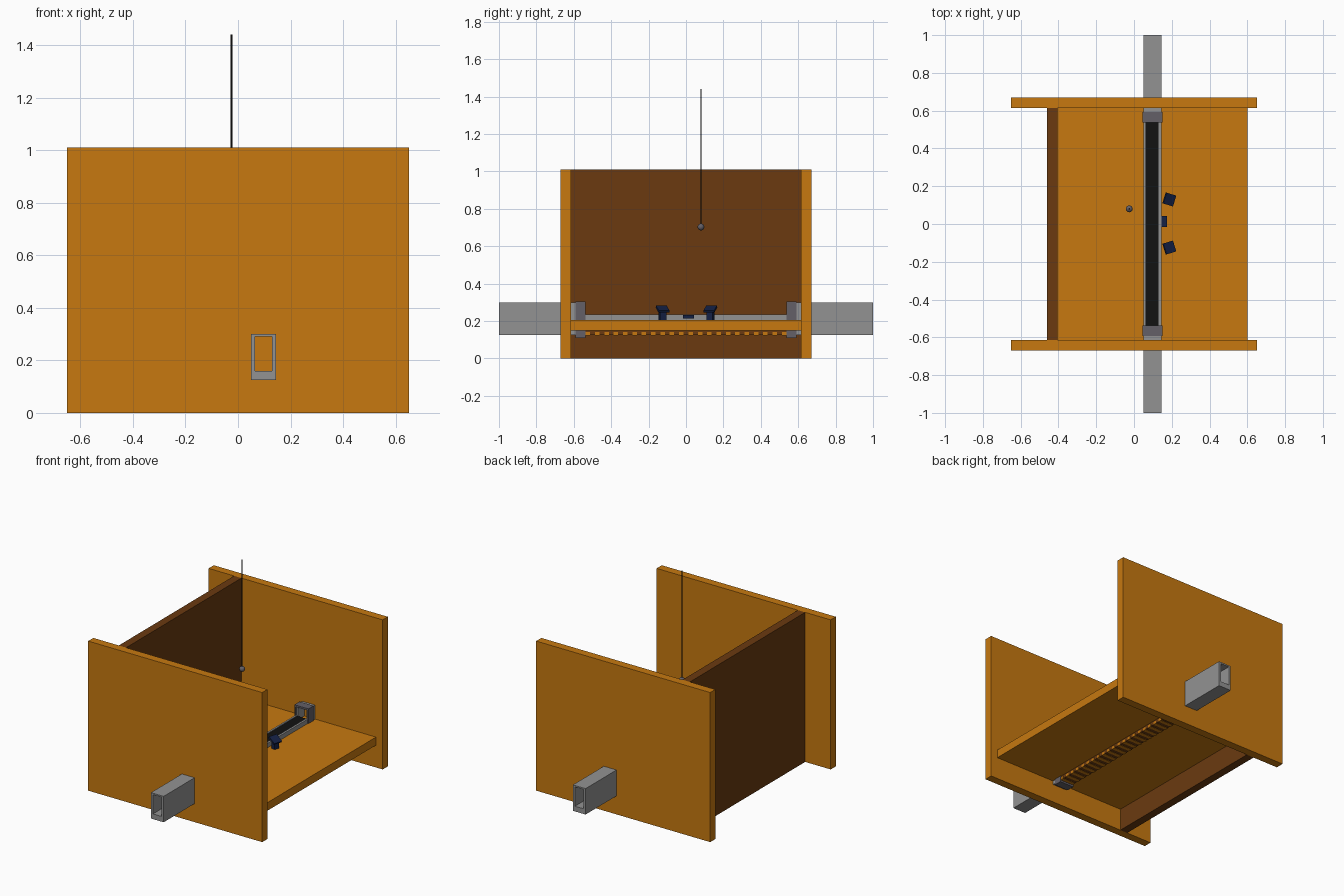
import bpy, bmesh, math
from mathutils import Matrix, Vector

if "Cube" in bpy.data.objects:
    bpy.data.objects.remove(bpy.data.objects["Cube"])


def material(name, rgb):
    m = bpy.data.materials.new(name)
    m.diffuse_color = (*rgb, 1)
    m.use_nodes = True
    m.node_tree.nodes["Principled BSDF"].inputs["Base Color"].default_value = m.diffuse_color
    return m


ORANGE = material("orange_board", (0.57, 0.19, 0.005))
BROWN = material("brown_board", (0.145, 0.042, 0.005))
GREY = material("rail_grey", (0.29, 0.29, 0.29))
STEEL = material("bracket_grey", (0.125, 0.115, 0.135))
BLACK = material("belt_black", (0.006, 0.006, 0.006))
NAVY = material("sensor_navy", (0.007, 0.015, 0.06))


def finish(name, bm, mat):
    bmesh.ops.recalc_face_normals(bm, faces=bm.faces)
    me = bpy.data.meshes.new(name)
    bm.to_mesh(me)
    bm.free()
    me.materials.append(mat)
    ob = bpy.data.objects.new(name, me)
    bpy.context.collection.objects.link(ob)
    return ob


def box(name, x, y, z, mat):
    bm = bmesh.new()
    mid = Vector(((x[0] + x[1]) / 2, (y[0] + y[1]) / 2, (z[0] + z[1]) / 2))
    size = (x[1] - x[0], y[1] - y[0], z[1] - z[0])
    bmesh.ops.create_cube(bm, size=1, matrix=Matrix.Translation(mid) @ Matrix.Diagonal((*size, 1)))
    return finish(name, bm, mat)


def sleeve(name, outer, inner, y0, y1, mat):
    """Rectangular tube along y; outer and inner are (x0, x1, z0, z1)."""
    bm = bmesh.new()
    rings = []
    for y in (y0, y1):
        for x0, x1, z0, z1 in (outer, inner):
            rings.append([bm.verts.new((x, y, z)) for x, z in ((x0, z0), (x1, z0), (x1, z1), (x0, z1))])
    a, b, c, d = rings
    for p, q in ((a, b), (c, d), (a, c), (b, d)):
        for i in range(4):
            j = (i + 1) % 4
            bm.faces.new((p[i], p[j], q[j], q[i]))
    return finish(name, bm, mat)


# Wooden enclosure
for side, s in (("front", -1), ("rear", 1)):
    box(side + "_panel", (-0.65, 0.65), sorted((s * 0.615, s * 0.67)), (0, 1.01), ORANGE)
box("back_board", (-0.46, -0.405), (-0.615, 0.615), (0, 1.01), BROWN)
box("floor_board", (-0.405, 0.6), (-0.615, 0.615), (0.15, 0.205), ORANGE)

# Rail tubes through the side panels, with end brackets
for side, s in (("front", -1), ("rear", 1)):
    for part, a, b in (("inner", 0.545, 0.615), ("outer", 0.67, 1.0)):
        y0, y1 = sorted((s * a, s * b))
        sleeve(f"{side}_{part}_tube", (0.05, 0.145, 0.125, 0.30), (0.065, 0.13, 0.16, 0.29), y0, y1, GREY)
    y0, y1 = sorted((s * 0.537, s * 0.592))
    sleeve(side + "_bracket", (0.045, 0.15, 0.11, 0.305), (0.055, 0.14, 0.122, 0.293), y0, y1, STEEL)

# Conveyor channel and belt
for side, x in (("left", (0.05, 0.062)), ("right", (0.131, 0.145))):
    box(side + "_channel_wall", x, (-0.545, 0.545), (0.2, 0.235), GREY)
box("belt", (0.062, 0.131), (-0.545, 0.545), (0.2, 0.23), BLACK)

# Striped strip under the floor
box("under_strip", (0.05, 0.145), (-0.545, 0.545), (0.125, 0.15), BROWN)
for i in range(22):
    y = -0.525 + i * 0.05
    box(f"strip_mark_{i}", (0.048, 0.147), (y - 0.012, y + 0.012), (0.123, 0.141), ORANGE)

# Sensors beside the belt
box("middle_sensor", (0.145, 0.175), (-0.017, 0.043), (0.213, 0.233), NAVY)
for side, y, turn in (("front", -0.125, 17), ("rear", 0.13, -17)):
    rot = Matrix.Translation((0.187, y, 0)) @ Matrix.Rotation(math.radians(turn), 4, 'Z')
    post = box(side + "_sensor_post", (-0.015, 0.015), (-0.018, 0.018), (0.203, 0.262), NAVY)
    post.matrix_world = rot
    head = box(side + "_sensor_head", (-0.03, 0.03), (-0.03, 0.03), (-0.006, 0.006), NAVY)
    head.matrix_world = rot @ Matrix.Translation((0, 0, 0.264)) @ Matrix.Rotation(math.radians(28), 4, 'Y')

# Hanging weight on a wire
bm = bmesh.new()
bmesh.ops.create_cone(bm, cap_ends=True, segments=12, radius1=0.0035, radius2=0.0035, depth=0.74,
                      matrix=Matrix.Translation((-0.025, 0.08, 1.07)))
finish("wire", bm, BLACK)
bm = bmesh.new()
bmesh.ops.create_uvsphere(bm, u_segments=20, v_segments=12, radius=0.018,
                          matrix=Matrix.Translation((-0.025, 0.08, 0.703)))
for f in bm.faces:
    f.smooth = True
finish("hanging_ball", bm, STEEL)
